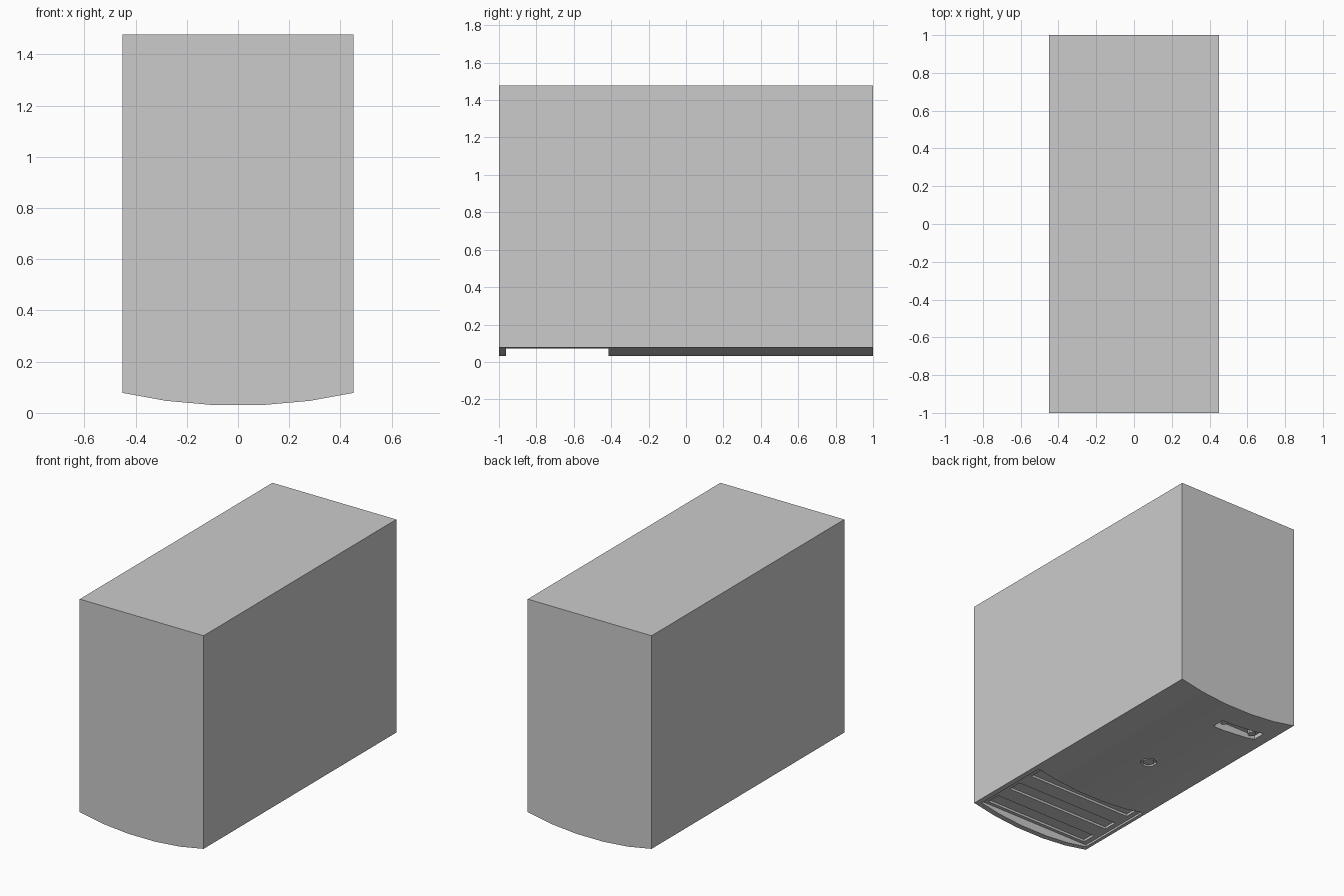
import bpy, bmesh

if "Cube" in bpy.data.objects:
    bpy.data.objects.remove(bpy.data.objects["Cube"])


def add_object(name, bm):
    bmesh.ops.recalc_face_normals(bm, faces=bm.faces)
    mesh = bpy.data.meshes.new(name)
    bm.to_mesh(mesh)
    bm.free()
    obj = bpy.data.objects.new(name, mesh)
    bpy.context.collection.objects.link(obj)
    return obj


def box(name, x0, x1, y0, y1, z0, z1):
    bm = bmesh.new()
    bmesh.ops.create_cube(bm, size=1)
    for v in bm.verts:
        v.co.x = x1 if v.co.x > 0 else x0
        v.co.y = y1 if v.co.y > 0 else y0
        v.co.z = z1 if v.co.z > 0 else z0
    return add_object(name, bm)


def cylinder(name, x, y, z0, z1, r, sides=10):
    bm = bmesh.new()
    bmesh.ops.create_cone(bm, cap_ends=True, segments=sides,
                          radius1=r, radius2=r, depth=z1 - z0)
    bmesh.ops.translate(bm, verts=bm.verts, vec=(x, y, (z0 + z1) / 2))
    return add_object(name, bm)


def cut(target, cutter):
    mod = target.modifiers.new("cut", 'BOOLEAN')
    mod.operation = 'DIFFERENCE'
    mod.solver = 'EXACT'
    mod.object = cutter
    bpy.context.view_layer.objects.active = target
    bpy.ops.object.modifier_apply(modifier=mod.name)
    bpy.data.objects.remove(cutter)


# Housing: tall block with a shallow faceted arc along the underside
half = [(0.10, 0.031), (0.28, 0.047), (0.45, 0.078), (0.45, 1.478)]
profile = half + [(-x, z) for x, z in reversed(half)]
bm = bmesh.new()
face = bm.faces.new([bm.verts.new((x, -1, z)) for x, z in profile])
ext = bmesh.ops.extrude_face_region(bm, geom=[face])
bmesh.ops.translate(bm, vec=(0, 2, 0),
                    verts=[g for g in ext["geom"] if isinstance(g, bmesh.types.BMVert)])
housing = add_object("housing", bm)

# Wide recess under the front, with three crosswise grooves
cut(housing, box("recess_cutter", -0.42, 0.42, -0.963, -0.415, -0.1, 0.085))
for y in (-0.94, -0.735, -0.53):
    cut(housing, box("groove_cutter", -0.385, 0.385, y, y + 0.095, 0.0, 0.1))

# Slot under the back and round socket near the middle
cut(housing, box("slot_cutter", -0.35, -0.02, 0.74, 0.83, -0.1, 0.085))
cut(housing, cylinder("socket_cutter", 0, 0.14, -0.1, 0.045, 0.05))

# Small fittings inside the slot and socket
cylinder("socket_plug", 0, 0.14, 0.033, 0.06, 0.036)
for i, x in enumerate((-0.07, -0.29)):
    cylinder(f"slot_peg_{i + 1}", x, 0.785, 0.055, 0.1, 0.025)
